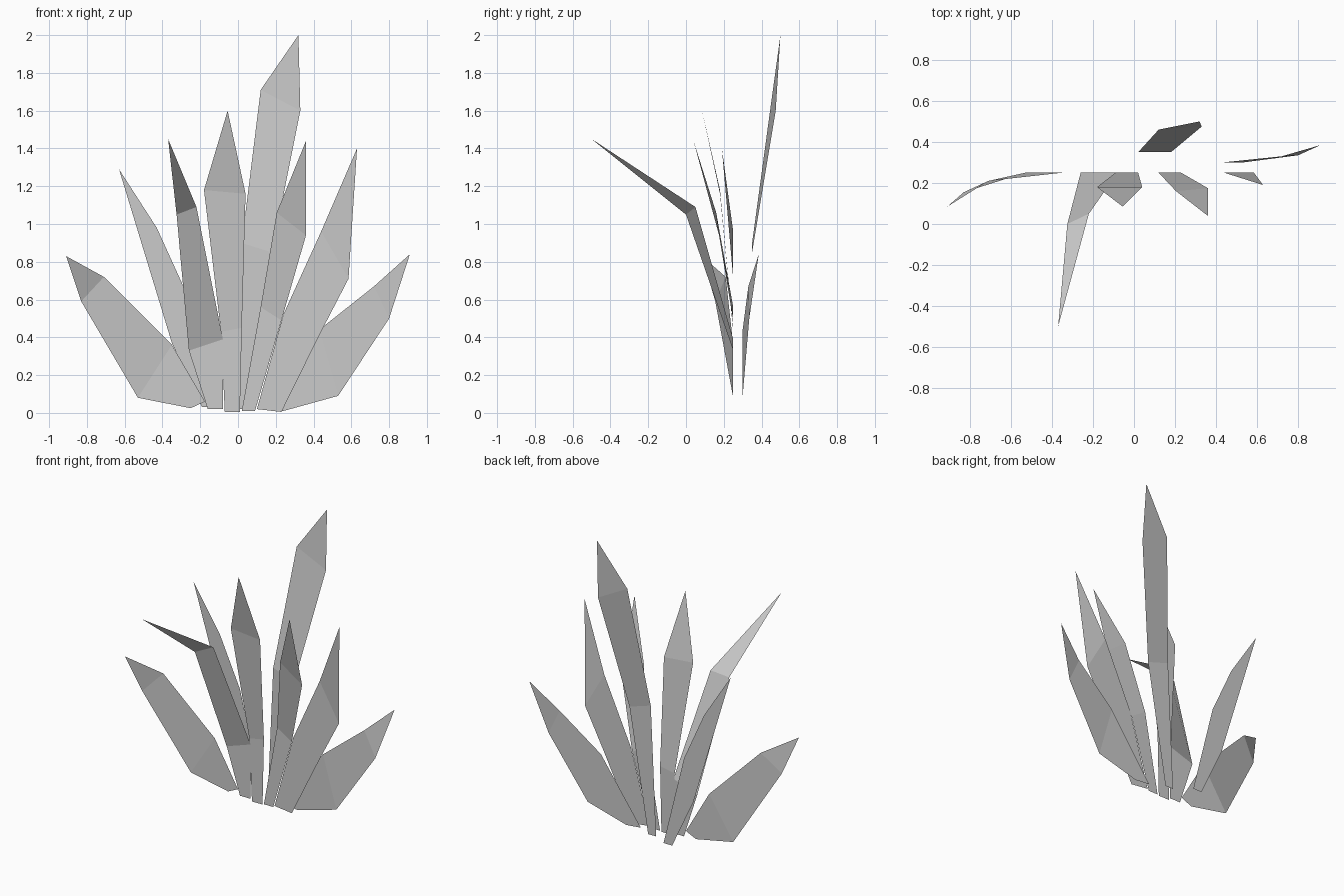
import bpy


def leaf(name, left, right, tip):
    """Flat folded blade: left/right edge points from base up, closed by a pointed tip."""
    n = len(left)
    verts = left + right + [tip]
    faces = [(i, n + i, n + i + 1, i + 1) for i in range(n - 1)]
    faces.append((n - 1, 2 * n - 1, 2 * n))
    mesh = bpy.data.meshes.new(name)
    mesh.from_pydata(verts, [], faces)
    mesh.update()
    obj = bpy.data.objects.new(name, mesh)
    bpy.context.collection.objects.link(obj)


# Rear leaves: the tallest blade leaning back, and a flat one behind the left side
leaf("tall_back_leaf",
     [(-.02, .35, .02), (.02, .35, .90), (.12, .46, 1.71)],
     [(.04, .35, .02), (.18, .35, .85), (.33, .475, 1.60)],
     (.32, .50, 2.0))
leaf("rear_left_leaf",
     [(-.19, .42, .03), (-.35, .42, .37), (-.49, .42, .83)],
     [(-.125, .42, .03), (-.28, .42, .65), (-.43, .42, .98)],
     (-.63, .42, 1.29))

# Low outer leaves
leaf("outer_left_leaf",
     [(-.25, .25, .025), (-.53, .25, .08), (-.83, .155, .59)],
     [(-.175, .25, .06), (-.35, .25, .36), (-.71, .21, .72)],
     (-.91, .085, .83))
leaf("outer_right_leaf",
     [(.13, .30, .02), (.43, .30, .44), (.72, .33, .67)],
     [(.24, .30, .01), (.53, .30, .09), (.80, .335, .50)],
     (.91, .385, .84))

# Upright right leaf
leaf("upright_right_leaf",
     [(.10, .25, .02), (.24, .25, .52), (.44, .25, .96)],
     [(.23, .25, .005), (.44, .25, .43), (.585, .25, .71)],
     (.63, .19, 1.40))

# Front leaves bending forward
leaf("front_left_leaf",
     [(-.16, .25, .02), (-.26, .25, .33), (-.325, 0, 1.05)],
     [(-.08, .25, .02), (-.08, .25, .39), (-.22, .05, 1.09)],
     (-.37, -.50, 1.45))
leaf("center_leaf",
     [(-.07, .25, .005), (-.09, .25, .43), (-.18, .18, 1.18)],
     [(.01, .25, .005), (.02, .25, .45), (.04, .18, 1.16)],
     (-.055, .085, 1.60))
leaf("front_right_leaf",
     [(.02, .25, .01), (.12, .25, .56), (.205, .16, 1.06)],
     [(.09, .25, .01), (.23, .25, .49), (.36, .175, .94)],
     (.36, .04, 1.44))
